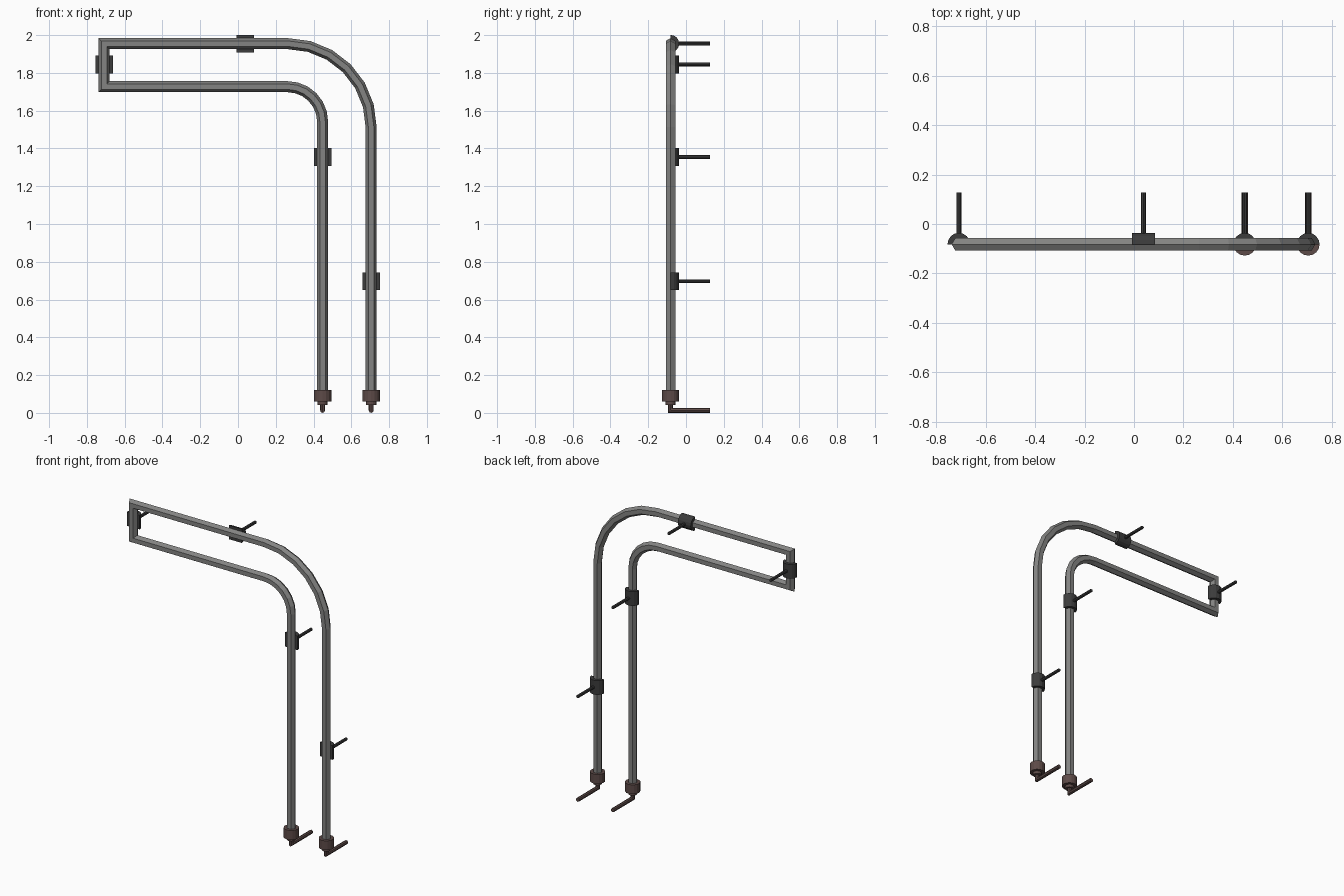
import bpy, bmesh, math
from mathutils import Vector

if "Cube" in bpy.data.objects:
    bpy.data.objects.remove(bpy.data.objects["Cube"])

Y = -0.082            # plane of the tube
LEFT, INNER, OUTER = -0.709, 0.448, 0.705
TOP, LOW = 1.955, 1.727


def material(name, rgb):
    m = bpy.data.materials.new(name)
    m.diffuse_color = (*rgb, 1)
    m.use_nodes = True
    m.node_tree.nodes["Principled BSDF"].inputs["Base Color"].default_value = m.diffuse_color
    return m


STEEL = material("steel_grey", (0.23, 0.23, 0.225))
DARK = material("dark_rubber", (0.045, 0.045, 0.045))
BROWN = material("brown_fitting", (0.11, 0.07, 0.065))


def loft(name, rings, mat):
    """Skin a list of equal-length closed rings and cap both ends."""
    bm = bmesh.new()
    rows = [[bm.verts.new(p) for p in ring] for ring in rings]
    n = len(rows[0])
    for a, b in zip(rows, rows[1:]):
        for i in range(n):
            j = (i + 1) % n
            bm.faces.new((a[i], a[j], b[j], b[i]))
    bm.faces.new(rows[0][::-1])
    bm.faces.new(rows[-1])
    bmesh.ops.recalc_face_normals(bm, faces=bm.faces)
    me = bpy.data.meshes.new(name)
    bm.to_mesh(me)
    bm.free()
    me.materials.append(mat)
    ob = bpy.data.objects.new(name, me)
    bpy.context.collection.objects.link(ob)
    return ob


def sweep(name, path, radius, normal, mat, sides=6):
    """Mitred polygonal tube along a planar path."""
    pts, n = [Vector(p) for p in path], Vector(normal)
    rings = []
    for i, p in enumerate(pts):
        t_in = (p - pts[i - 1]).normalized() if i else (pts[1] - p).normalized()
        t_out = (pts[i + 1] - p).normalized() if i < len(pts) - 1 else t_in
        t = (t_in + t_out).normalized()
        side = t.cross(n) / t.dot(t_in)
        rings.append([p + side * radius * math.cos(a) + n * radius * math.sin(a)
                      for a in (2 * math.pi * k / sides for k in range(sides))])
    return loft(name, rings, mat)


def bend(cx, cz, r, steps=6):
    """Quarter turn from horizontal to vertical."""
    return [(cx + r * math.sin(a), Y, cz + r * math.cos(a))
            for a in (math.pi / 2 * k / steps for k in range(steps + 1))]


# Main tube: one continuous hexagonal loop
r_out, r_in = OUTER - 0.262, INNER - 0.262
path = [(OUTER, Y, 0.08)]
path += bend(0.262, TOP - r_out, r_out)[::-1]
path += [(LEFT, Y, TOP), (LEFT, Y, LOW)]
path += bend(0.262, LOW - r_in, r_in)
path += [(INNER, Y, 0.08)]
sweep("bent_tube", path, 0.029, (0, 1, 0), STEEL)


# Wall clamps: half-round saddle behind the tube plus a stand-off pin
def clamp(name, x, z, horizontal=False):
    c, half, r, seg = Vector((x, Y, z)), 0.047, 0.046, 8
    axis = Vector((1, 0, 0)) if horizontal else Vector((0, 0, 1))
    across = Vector((0, 0, 1)) if horizontal else Vector((1, 0, 0))
    arc = [across * r * math.cos(a) + Vector((0, r * math.sin(a), 0))
           for a in (math.pi * k / seg for k in range(seg + 1))]
    loft(name + "_clamp", [[c + axis * s * half + p for p in arc] for s in (-1, 1)], DARK)
    sweep(name + "_clamp_pin", [(x, Y + 0.03, z), (x, 0.128, z)], 0.01, (1, 0, 0), DARK, 8)


clamp("top", 0.038, TOP, True)
clamp("left", LEFT, 1.845)
clamp("inner", INNER, 1.355)
clamp("outer", OUTER, 0.697)

# End fittings: stepped collar and an elbow pipe running backwards
for name, x in (("inner", INNER), ("outer", OUTER)):
    profile = [(0.027, 0.042), (0.027, 0.06), (0.046, 0.06), (0.046, 0.122)]
    loft(name + "_end_fitting",
         [[(x + r * math.cos(a), Y + r * math.sin(a), z)
           for a in (2 * math.pi * k / 16 for k in range(16))] for r, z in profile], BROWN)
    sweep(name + "_elbow_pipe", [(x, Y, 0.05), (x, Y, 0.013), (x, 0.128, 0.013)],
          0.013, (1, 0, 0), BROWN, 8)
